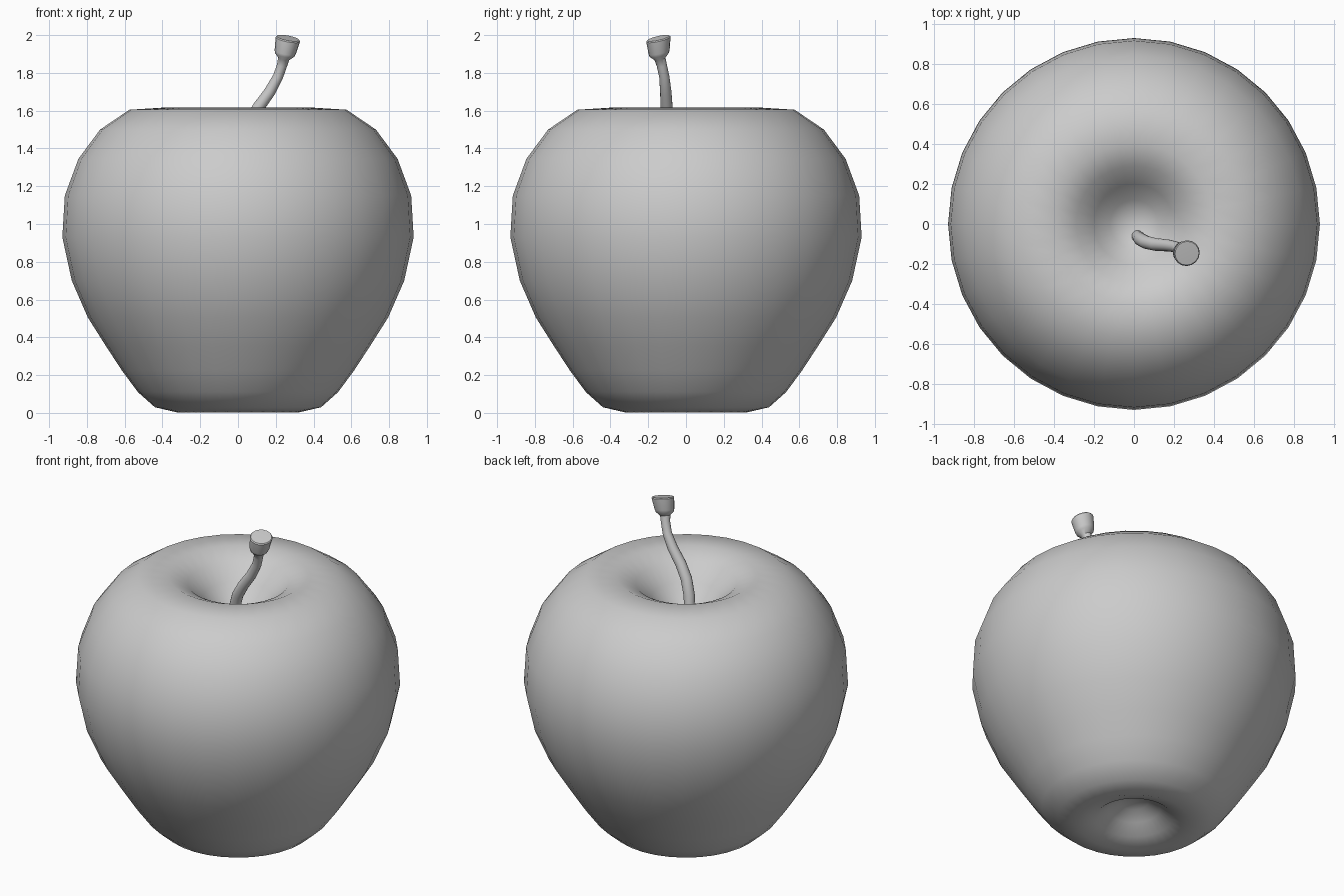
import bpy
import bmesh
from math import cos, sin, tau
from mathutils import Vector

if "Cube" in bpy.data.objects:
    bpy.data.objects.remove(bpy.data.objects["Cube"])


def loft(name, centers, radii, normals, sides):
    """Skin rings along a path; a zero radius closes the skin to a point."""
    bm = bmesh.new()
    rings = []
    for c, r, n in zip(centers, radii, normals):
        if r == 0:
            rings.append([bm.verts.new(c)] * sides)
            continue
        q = Vector((0, 0, 1)).rotation_difference(n)
        rings.append([bm.verts.new(c + q @ Vector((r * cos(tau * i / sides), r * sin(tau * i / sides), 0)))
                      for i in range(sides)])
    for a, b in zip(rings, rings[1:]):
        for i in range(sides):
            j = (i + 1) % sides
            quad = list(dict.fromkeys([a[i], a[j], b[j], b[i]]))
            bm.faces.new(quad)
    bmesh.ops.recalc_face_normals(bm, faces=bm.faces)
    for f in bm.faces:
        f.smooth = True
    mesh = bpy.data.meshes.new(name)
    bm.to_mesh(mesh)
    bm.free()
    obj = bpy.data.objects.new(name, mesh)
    bpy.context.collection.objects.link(obj)
    return obj


# Fruit body: (radius, height) from the bottom hollow round to the top hollow
profile = [(0, 0.15), (0.08, 0.135), (0.15, 0.09), (0.22, 0.035), (0.32, 0.002), (0.44, 0.03),
           (0.53, 0.11), (0.615, 0.225), (0.70, 0.355), (0.795, 0.505), (0.88, 0.70),
           (0.93, 0.93), (0.917, 1.15), (0.845, 1.345), (0.73, 1.50), (0.575, 1.605),
           (0.40, 1.616), (0.29, 1.565), (0.20, 1.475), (0.12, 1.39), (0.06, 1.36), (0, 1.35)]
up = Vector((0, 0, 1))
loft("fruit_body", [up * z for r, z in profile], [r for r, z in profile],
     [up] * len(profile), 32)

# Stem: bent path with a flared knob at the tip (x, y, z, radius)
path = [(0.015, -0.055, 1.33, 0), (0.017, -0.06, 1.34, 0.03), (0.03, -0.075, 1.45, 0.033),
        (0.062, -0.092, 1.54, 0.033), (0.11, -0.103, 1.62, 0.032), (0.168, -0.107, 1.70, 0.03),
        (0.212, -0.115, 1.78, 0.027), (0.233, -0.128, 1.84, 0.027), (0.242, -0.138, 1.875, 0.03),
        (0.247, -0.141, 1.895, 0.052), (0.25, -0.142, 1.91, 0.057), (0.264, -0.146, 1.978, 0.066),
        (0.265, -0.1465, 1.984, 0.061), (0.265, -0.1465, 1.986, 0)]
pts = [Vector(p[:3]) for p in path]
tip = Vector((0.19, -0.23, 1)).normalized()
dirs = [(pts[min(i + 1, len(pts) - 1)] - pts[max(i - 1, 0)]).normalized() for i in range(len(pts))]
dirs[9:] = [tip] * (len(pts) - 9)
stem = loft("stem", pts, [p[3] for p in path], dirs, 16)

# Keep the knob rim crisp
bpy.context.view_layer.objects.active = stem
stem.select_set(True)
bpy.ops.object.shade_smooth_by_angle(angle=0.7)
